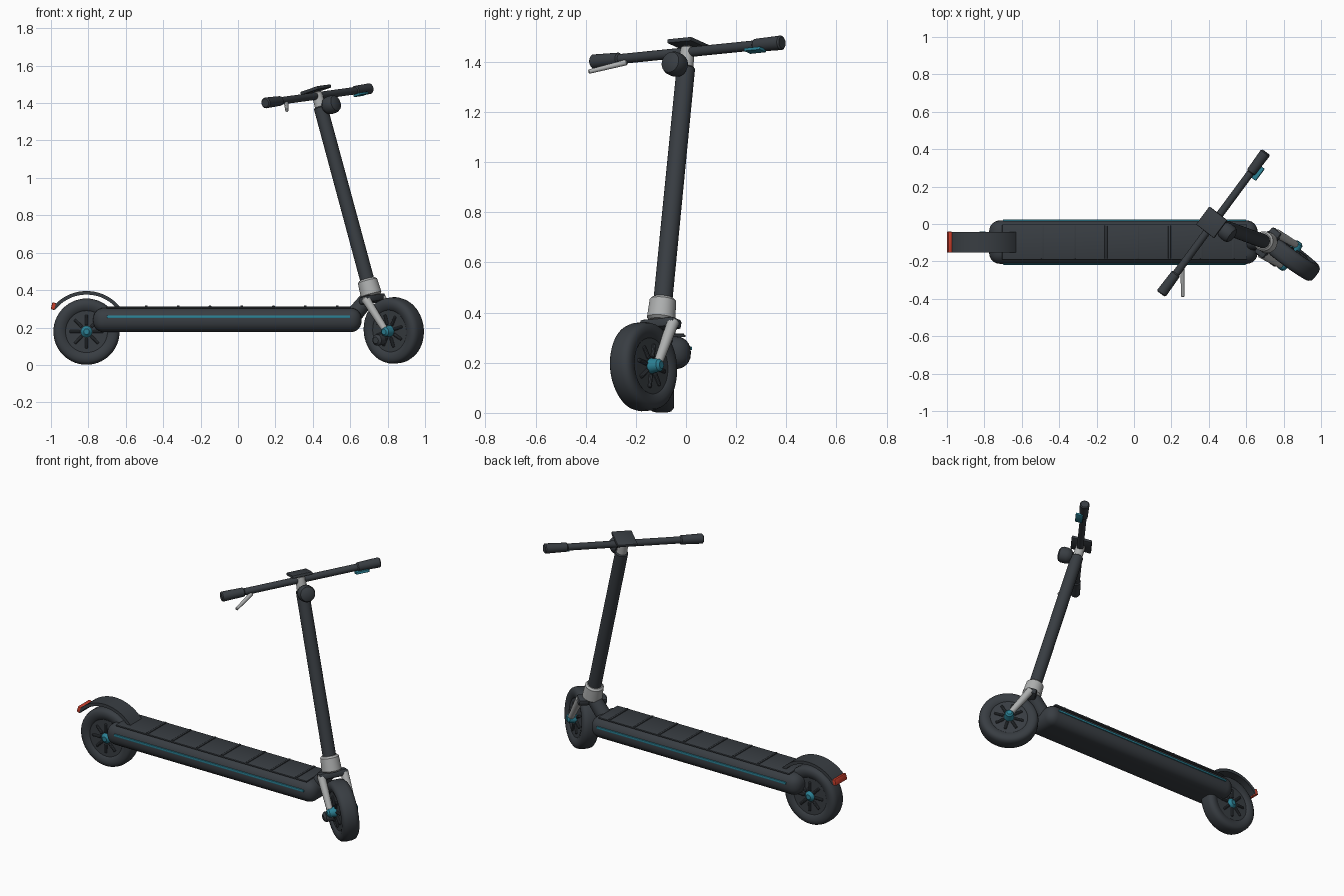
import bpy, bmesh, math
from mathutils import Matrix, Vector

cube = bpy.data.objects.get("Cube")
if cube:
    bpy.data.objects.remove(cube, do_unlink=True)


def material(name, *rgb):
    m = bpy.data.materials.new(name)
    m.use_nodes = True
    m.diffuse_color = (*rgb, 1)
    m.node_tree.nodes["Principled BSDF"].inputs["Base Color"].default_value = (*rgb, 1)
    return m


DARK = material("charcoal", 0.040, 0.047, 0.055)
GREY = material("light_grey", 0.42, 0.43, 0.43)
TEAL = material("teal", 0.025, 0.22, 0.30)
RED = material("tail_red", 0.60, 0.05, 0.025)

WORLD = Matrix.Identity(4)
parts = []


def finish(name, bm, mat, frame):
    bmesh.ops.recalc_face_normals(bm, faces=bm.faces)
    mesh = bpy.data.meshes.new(name)
    bm.to_mesh(mesh)
    bm.free()
    mesh.materials.append(mat)
    ob = bpy.data.objects.new(name, mesh)
    ob.matrix_world = frame
    bpy.context.collection.objects.link(ob)
    parts.append(ob)
    return ob


def box(name, centre, size, mat, frame=WORLD, bevel=0.0, segments=2):
    bm = bmesh.new()
    bmesh.ops.create_cube(bm, size=1)
    bmesh.ops.scale(bm, vec=size, verts=bm.verts)
    if bevel:
        bmesh.ops.bevel(bm, geom=bm.edges[:], offset=bevel, segments=segments,
                        profile=0.5, affect='EDGES')
    bmesh.ops.translate(bm, vec=centre, verts=bm.verts)
    return finish(name, bm, mat, frame)


def lathe(name, profile, mat, frame=WORLD, steps=40):
    """Revolve (radius, height) points around the frame's z axis."""
    bm = bmesh.new()
    verts = [bm.verts.new((r, 0, h)) for r, h in profile]
    edges = [bm.edges.new(pair) for pair in zip(verts, verts[1:])]
    bmesh.ops.spin(bm, geom=verts + edges, cent=(0, 0, 0), axis=(0, 0, 1),
                   angle=math.tau, steps=steps)
    bmesh.ops.remove_doubles(bm, verts=bm.verts, dist=0.0001)
    return finish(name, bm, mat, frame)


def rod(name, a, b, r1, r2, mat, frame=WORLD, steps=24, edge=0.006):
    """Tapered round bar with softened ends."""
    a, b = Vector(a), Vector(b)
    length = (b - a).length
    turn = (b - a).to_track_quat('Z', 'Y').to_matrix().to_4x4()
    profile = [(0, 0), (r1 - edge, 0), (r1, edge),
               (r2, length - edge), (r2 - edge, length), (0, length)]
    return lathe(name, profile, mat, frame @ Matrix.Translation(a) @ turn, steps)


def frame_from(origin, x, y, z):
    m = Matrix((x, y, z)).transposed().to_4x4()
    m.translation = origin
    return m


def wheel(prefix, frame, cap_reach):
    """Wheel with its axle on the frame's y axis."""
    axle = frame @ Matrix.Rotation(-math.pi / 2, 4, 'X')
    half = [(0, 0.038), (0.112, 0.038), (0.117, 0.043), (0.14, 0.05),
            (0.16, 0.048), (0.172, 0.038), (0.177, 0.02)]
    lathe(prefix + "_wheel", half + [(r, -h) for r, h in reversed(half)], DARK, axle, 56)
    for side, label in ((1, "left"), (-1, "right")):
        for i in range(8):
            c, s = math.cos(i * math.tau / 8), math.sin(i * math.tau / 8)
            rod(f"{prefix}_{label}_spoke", (0.035 * c, 0.041 * side, 0.035 * s),
                (0.09 * c, 0.041 * side, 0.09 * s), 0.009, 0.008, DARK, frame, 10, 0.003)
        rod(f"{prefix}_{label}_hub_cap", (0, 0.03 * side, 0), (0, cap_reach * side, 0),
            0.031, 0.025, TEAL, frame, 20, 0.01)


# Deck with tread mat, ridges and side strips
MID = -0.097
box("deck", (-0.057, MID, 0.24), (1.435, 0.232, 0.13), DARK, bevel=0.058, segments=6)
box("deck_mat", (-0.05, MID, 0.307), (1.31, 0.19, 0.01), DARK, bevel=0.004)
for i in range(7):
    box("mat_ridge", (-0.49 + 0.17 * i, MID, 0.313), (0.014, 0.18, 0.009), DARK, bevel=0.003)
for side in (1, -1):
    box("side_strip", (-0.05, MID + 0.115 * side, 0.257), (1.3, 0.012, 0.014), TEAL, bevel=0.003)

# Rear wheel, arched mudguard and tail light
wheel("rear", Matrix.Translation((-0.81, MID, 0.178)), 0.056)
bm = bmesh.new()
angles = [math.radians(39 + 102 * i / 20) for i in range(21)]
arc = [(0.233, a) for a in angles] + [(0.214, a) for a in reversed(angles)]
face = bm.faces.new([bm.verts.new((-0.81 + r * math.cos(a), MID - 0.055, 0.162 + r * math.sin(a)))
                     for r, a in arc])
new = bmesh.ops.extrude_face_region(bm, geom=[face], use_keep_orig=True)["geom"]
bmesh.ops.translate(bm, vec=(0, 0.11, 0), verts=[v for v in new if isinstance(v, bmesh.types.BMVert)])
finish("rear_mudguard", bm, DARK, WORLD)
light = Matrix.Translation((-0.986, MID, 0.314)) @ Matrix.Rotation(math.radians(15), 4, 'Y')
box("tail_light", (0, 0, 0), (0.022, 0.112, 0.038), RED, light, 0.005)

# Turned steering frame: x forward, y along the handlebar, z up the stem
up = Vector((-0.26, 0.095, 0.963)).normalized()
along = Vector((0.59, 0.80, 0.086))
along = (along - along.dot(up) * up).normalized()
STEER = frame_from(Vector((0.70, -0.095, 0.42)), along.cross(up), along, up)

# Stem, collar and neck
rod("neck", (0.61, MID, 0.255), (0.71, MID, 0.375), 0.045, 0.04, DARK)
rod("stem", (0, 0, 0), (0, 0, 1.0), 0.038, 0.037, DARK, STEER, 32)
rod("stem_collar", (0, 0, -0.055), (0, 0, 0.04), 0.057, 0.053, GREY, STEER, 32, 0.01)

# Fork and front wheel
AXLE = Vector((0.083, 0, -0.268))
box("fork_crown", (0.0, 0, -0.07), (0.065, 0.17, 0.04), DARK, STEER, 0.012)
for side, label in ((1, "left"), (-1, "right")):
    rod(label + "_fork_arm", (0.005, 0.068 * side, -0.06), AXLE + Vector((0, 0.068 * side, 0.0)),
        0.024, 0.018, GREY, STEER, 16)
wheel("front", STEER @ Matrix.Translation(AXLE), 0.09)
rod("brake_caliper", AXLE + Vector((-0.06, -0.03, -0.03)), AXLE + Vector((-0.06, -0.1, -0.03)),
    0.03, 0.03, DARK, STEER, 20, 0.012)

# Handlebar, clamp, display and lamp
BAR = STEER @ Matrix.Translation((0, 0, 1.06))
rod("stem_clamp", (0, 0, -0.07), (0, 0, 0.022), 0.03, 0.028, GREY, BAR)
rod("handlebar", (0, -0.44, 0), (0, 0.44, 0), 0.02, 0.02, DARK, BAR)
for side, label in ((1, "left"), (-1, "right")):
    rod(label + "_grip", (0, 0.335 * side, 0), (0, 0.472 * side, 0), 0.026, 0.029, DARK, BAR)
box("display", (0, 0, 0.034), (0.125, 0.12, 0.018), DARK, BAR, 0.005)
rod("lamp_bracket", (0, 0, -0.06), (0.06, 0, -0.068), 0.018, 0.018, DARK, BAR, 16)
lathe("head_lamp", [(0, 0.03), (0.03, 0.03), (0.044, 0.045), (0.048, 0.06), (0.048, 0.09),
                    (0.042, 0.105), (0.025, 0.114), (0, 0.116)], DARK,
      BAR @ Matrix.Translation((0, 0, -0.07)) @ Matrix.Rotation(math.pi / 2, 4, 'Y'))

# Brake lever and thumb throttle
rod("brake_lever", (0.005, -0.295, -0.018), (0.088, -0.42, -0.07), 0.012, 0.009, GREY, BAR, 12, 0.004)
box("thumb_throttle", (0.02, 0.355, -0.027), (0.045, 0.08, 0.014), TEAL, BAR, 0.004)

# Smooth curved surfaces, keep hard edges
for ob in parts:
    ob.select_set(True)
bpy.context.view_layer.objects.active = parts[0]
bpy.ops.object.shade_smooth_by_angle(angle=math.radians(35))
